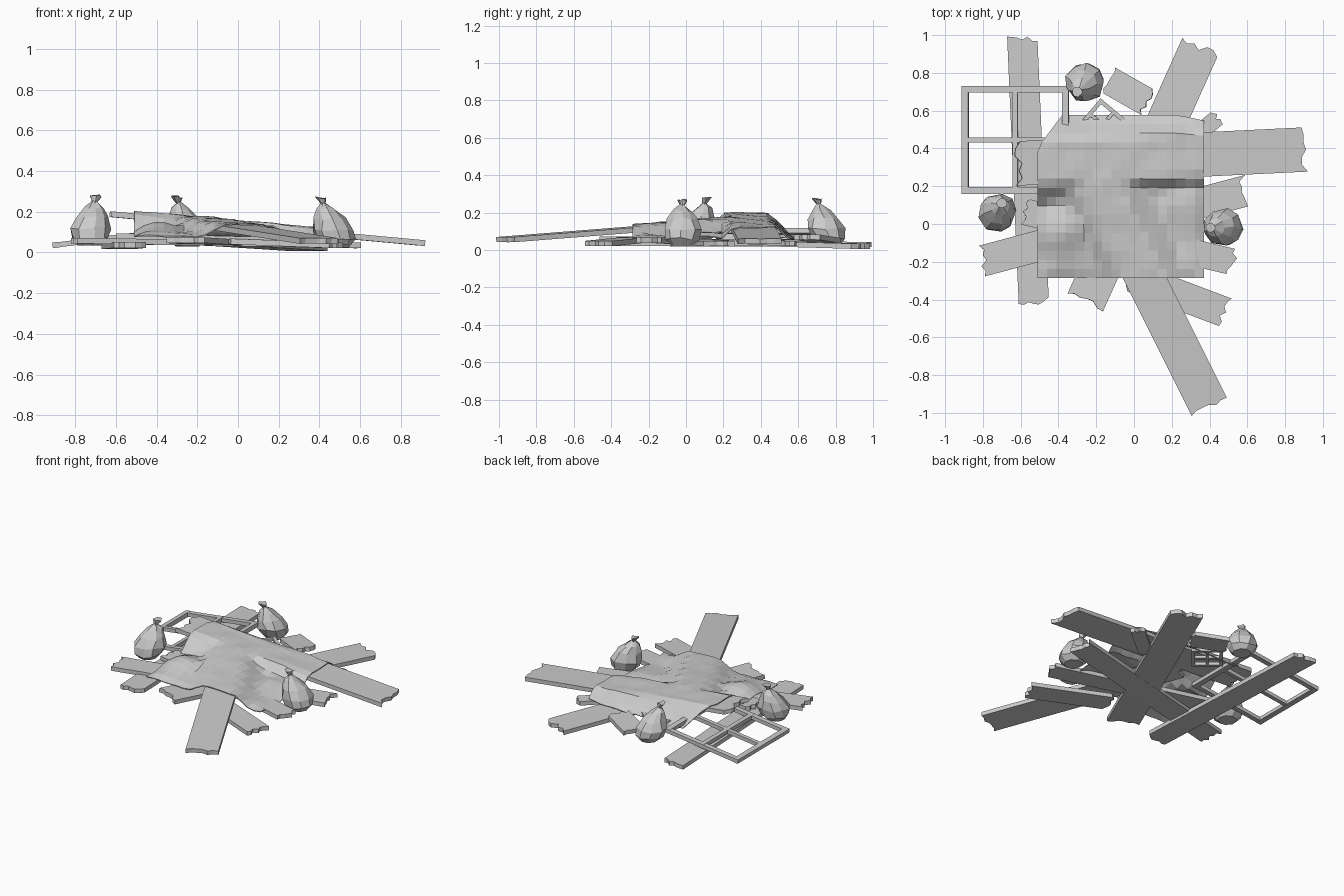
import bpy, bmesh, math, random
from mathutils import Vector, Matrix, noise

cube = bpy.data.objects.get("Cube")
if cube:
    bpy.data.objects.remove(cube, do_unlink=True)

mat = bpy.data.materials.new("weathered_grey")
mat.use_nodes = True
GREY = (0.6, 0.6, 0.6, 1)
mat.diffuse_color = GREY
mat.node_tree.nodes["Principled BSDF"].inputs["Base Color"].default_value = GREY


def finish(name, bm, matrix=None):
    bmesh.ops.recalc_face_normals(bm, faces=bm.faces)
    if matrix:
        bm.transform(matrix)
    mesh = bpy.data.meshes.new(name)
    bm.to_mesh(mesh)
    bm.free()
    mesh.materials.append(mat)
    obj = bpy.data.objects.new(name, mesh)
    bpy.context.collection.objects.link(obj)
    return obj


def along(p0, p1):
    """Matrix centred between two points, its x axis running along them."""
    p0, p1 = Vector(p0), Vector(p1)
    ax = (p1 - p0).normalized()
    ay = Vector((0, 0, 1)).cross(ax).normalized()
    rot = Matrix((ax, ay, ax.cross(ay))).transposed().to_4x4()
    return Matrix.Translation((p0 + p1) / 2) @ rot


def plank(name, p0, p1, width, seed, thick=0.028, jag=0.022):
    """Board with splintered ends, centred on the line p0-p1."""
    rng = random.Random(seed)
    half = (Vector(p1) - Vector(p0)).length / 2
    steps = 6
    bm = bmesh.new()
    verts = []
    for side in (1, -1):
        for i in range(steps + 1):
            y = side * width * (i / steps - 0.5)
            x = side * (half - rng.uniform(0, 2 * jag))
            verts.append(bm.verts.new((x, y, -thick / 2)))
    face = bm.faces.new(verts)
    top = bmesh.ops.extrude_face_region(bm, geom=[face])
    moved = [v for v in top["geom"] if isinstance(v, bmesh.types.BMVert)]
    bmesh.ops.translate(bm, vec=(0, 0, thick), verts=moved)
    finish(name, bm, along(p0, p1))


def window_frame(name, width, depth, bar, thick, matrix):
    """Four-pane frame made of crossed bars."""
    bm = bmesh.new()
    for t in (-1, 0, 1):
        b = bar if t else bar * 0.8
        for size, pos in (((b, depth, thick), (t * (width - bar) / 2, 0, 0)),
                          ((width, b, thick * 0.9), (0, t * (depth - bar) / 2, 0))):
            m = Matrix.Translation(pos) @ Matrix.Diagonal((*size, 1))
            bmesh.ops.create_cube(bm, size=1, matrix=m)
    finish(name, bm, matrix)


def bag(name, centre, tip, base_z, seed):
    """Faceted sack: stacked rings leaning to a tied, flared neck."""
    rng = random.Random(seed)
    profile = ((0.06, 0), (0.092, 0.035), (0.103, 0.085), (0.08, 0.14),
               (0.048, 0.185), (0.012, 0.215), (0.027, 0.243))
    sides = 9
    bm = bmesh.new()
    rings = []
    for r, h in profile:
        lean = (h / 0.243) ** 1.5
        c = Vector(centre).lerp(Vector(tip), lean)
        wob = 0.08 if h else 0
        ring = []
        for i in range(sides):
            a = math.tau * (i + rng.uniform(-0.15, 0.15)) / sides
            rr = r * (1 + rng.uniform(-wob, wob))
            z = base_z + h + rng.uniform(-wob, wob) * 0.1
            ring.append(bm.verts.new((c.x + rr * math.cos(a), c.y + rr * math.sin(a), z)))
        rings.append(ring)
    for lo, hi in zip(rings, rings[1:]):
        for i in range(sides):
            j = (i + 1) % sides
            bm.faces.new((lo[i], lo[j], hi[j], hi[i]))
    bm.faces.new(rings[0])
    bm.faces.new(rings[-1])
    finish(name, bm)


# Boards: two high ones carry the sheet, the rest lie underneath
RIDGE = ((-0.63, 0.32, 0.188), (0.92, 0.395, 0.045), 0.235)
FRONT = ((0.405, -0.98, 0.055), (-0.2, 0.23, 0.15), 0.21)
plank("ridge_board", *RIDGE, seed=1)
plank("front_board", *FRONT, seed=2)
plank("back_board", (0.36, 0.96, 0.02), (-0.26, -0.42, 0.06), 0.21, 3)
plank("left_board", (-0.592, 1.0, 0.03), (-0.53, -0.43, 0.036), 0.16, 4)
plank("low_cross_board", (-0.82, -0.2, 0.058), (0.61, 0.18, 0.034), 0.165, 5)
plank("upper_cross_board", (-0.6, 0.07, 0.08), (0.54, -0.205, 0.052), 0.14, 6)
plank("front_offcut", (-0.04, -0.27, 0.055), (0.49, -0.47, 0.035), 0.16, 7)
plank("back_offcut", (-0.14, 0.765, 0.05), (0.08, 0.64, 0.07), 0.15, 8, jag=0.012)
plank("side_offcut", (0.2, 0.36, 0.045), (0.45, 0.57, 0.035), 0.09, 9, jag=0.012)

# Window frames
window_frame("window_frame", 0.57, 0.57, 0.035, 0.028,
             along((-0.912, 0.445, 0.034), (-0.345, 0.445, 0.105)))
window_frame("small_frame", 0.2, 0.2, 0.022, 0.02,
             Matrix.Translation((-0.165, 0.525, 0.075)) @ Matrix.Rotation(math.radians(50), 4, "Z"))

# Sacks
bag("left_sack", (-0.73, 0.05), (-0.70, 0.11), 0.035, 11)
bag("right_sack", (0.485, -0.02), (0.405, -0.02), 0.025, 12)
bag("back_sack", (-0.25, 0.765), (-0.3, 0.70), 0.03, 13)


# Sheet draped over the boards
def board_drape(x, y, board, slope):
    p0, p1 = Vector(board[0]), Vector(board[1])
    d = p1.xy - p0.xy
    q = Vector((x, y)) - p0.xy
    t = q.dot(d) / d.length_squared
    side = max(0, abs(d.cross(q)) / d.length - board[2] / 2)
    end = max(0, t - 1, -t) * d.length
    return p0.z + (p1.z - p0.z) * t + 0.024 - slope * math.hypot(side, end)


def sheet_height(x, y):
    base = 0.083 + 0.022 * noise.noise(Vector((x * 5, y * 5, 2)))
    bulge = 0.065 * math.exp(-((x + 0.4) ** 2 + (y + 0.05) ** 2) / 0.02)
    edge = min(x + 0.51, 0.37 - x, y + 0.285, 0.575 - y)
    droop = 0.02 * max(0, 1 - edge / 0.06)
    crease = 0.006 * noise.noise(Vector((x * 9, y * 9, 7)))
    return max(base + bulge - droop, board_drape(x, y, RIDGE, 1.0),
               board_drape(x, y, FRONT, 0.6)) + crease


N = 18
bm = bmesh.new()
grid = []
for j in range(N + 1):
    row = []
    for i in range(N + 1):
        u, v = i / N, j / N
        x, y = -0.51 + 0.88 * u, -0.285 + 0.86 * v
        x += 0.13 * max(0, v - 0.8) / 0.2 * max(0, 1 - u / 0.25)
        y -= 0.03 * max(0, u - 0.85) / 0.15 * max(0, v - 0.8) / 0.2
        row.append(bm.verts.new((x, y, sheet_height(x, y))))
    grid.append(row)
for lo, hi in zip(grid, grid[1:]):
    for i in range(N):
        bm.faces.new((lo[i], lo[i + 1], hi[i + 1], hi[i]))
sheet = finish("draped_sheet", bm)
if sheet.data.polygons[0].normal.z < 0:
    sheet.data.flip_normals()
skin = sheet.modifiers.new("thickness", "SOLIDIFY")
skin.thickness = 0.006
skin.offset = 0
